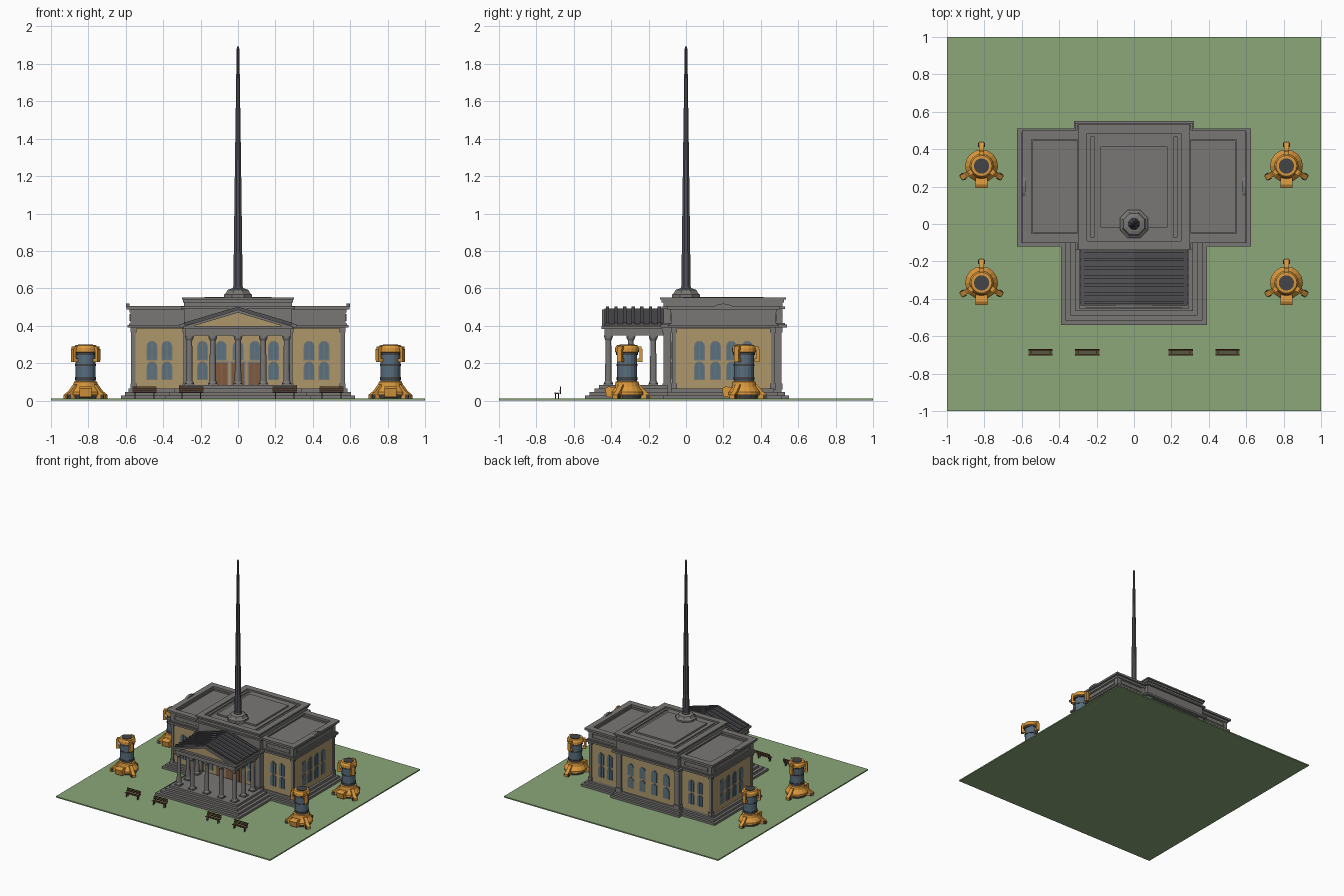
import bpy, bmesh, math
from mathutils import Matrix, Vector

def material(name, rgb):
    m = bpy.data.materials.new(name)
    m.diffuse_color = (*rgb, 1)
    return m

GRASS = material("grass green", (0.26, 0.39, 0.19))
STONE = material("grey stone", (0.19, 0.185, 0.18))
SLATE = material("dark slate", (0.085, 0.085, 0.092))
TAN = material("tan wall", (0.42, 0.31, 0.15))
GLASS = material("window glass", (0.10, 0.17, 0.22))
DOOR = material("door wood", (0.22, 0.10, 0.045))
BENCH = material("bench wood", (0.13, 0.05, 0.025))
ORANGE = material("orange paint", (0.72, 0.32, 0.045))
BLUE = material("tank blue", (0.10, 0.155, 0.21))
IRON = material("dark iron", (0.06, 0.06, 0.065))

class Part:
    """Collects simple solids into one object."""
    def __init__(self, name, mat):
        self.name, self.mat, self.bm = name, mat, bmesh.new()

    def box(self, x0, x1, y0, y1, z0, z1, rot=None):
        m = Matrix.Translation(((x0+x1)/2, (y0+y1)/2, (z0+z1)/2)) @ Matrix.Diagonal((x1-x0, y1-y0, z1-z0, 1))
        bmesh.ops.create_cube(self.bm, size=1, matrix=(rot @ m) if rot else m)
        return self

    def frame(self, x0, x1, y0, y1, w, z0, z1):
        self.box(x0, x1, y0, y0+w, z0, z1).box(x0, x1, y1-w, y1, z0, z1)
        self.box(x0, x0+w, y0+w, y1-w, z0, z1).box(x1-w, x1, y0+w, y1-w, z0, z1)
        return self

    def lathe(self, profile, n, x=0, y=0, turn=0):
        rings = []
        for r, z in profile:
            rings.append([self.bm.verts.new((x + r*math.cos(turn + i*math.tau/n), y + r*math.sin(turn + i*math.tau/n), z)) for i in range(n)])
        for a, b in zip(rings, rings[1:]):
            for i in range(n):
                self.bm.faces.new((a[i], a[(i+1) % n], b[(i+1) % n], b[i]))
        self.bm.faces.new(rings[0][::-1])
        self.bm.faces.new(rings[-1])
        return self

    def plate(self, pts, d0, d1, mat=Matrix()):
        """Extrude an outline (u, z) along -y from d0 to d1, then place it."""
        a = [self.bm.verts.new(mat @ Vector((u, -d0, z))) for u, z in pts]
        b = [self.bm.verts.new(mat @ Vector((u, -d1, z))) for u, z in pts]
        self.bm.faces.new(a[::-1])
        self.bm.faces.new(b)
        for i in range(len(pts)):
            j = (i+1) % len(pts)
            self.bm.faces.new((a[i], a[j], b[j], b[i]))
        return self

    def done(self):
        bmesh.ops.recalc_face_normals(self.bm, faces=self.bm.faces)
        me = bpy.data.meshes.new(self.name)
        self.bm.to_mesh(me)
        self.bm.free()
        me.materials.append(self.mat)
        ob = bpy.data.objects.new(self.name, me)
        bpy.context.collection.objects.link(ob)
        return ob

Part("lawn", GRASS).box(-1, 1, -1, 1, 0, 0.01).done()

# stepped base of wings, central block and porch
base = Part("stepped_base", STONE)
for i, z in enumerate((0.028, 0.045, 0.065)):
    e = 0.02*i
    base.box(-0.625+e, 0.625-e, -0.12+e, 0.51-e, 0.005, z)
    base.box(-0.32+e/2, 0.32-e/2, -0.13, 0.55-e, 0.005, z)
for w, y, z in ((0.39, -0.54, 0.028), (0.365, -0.515, 0.046), (0.34, -0.49, 0.064), (0.315, -0.465, 0.082)):
    base.box(-w, w, y, -0.1, 0.005, z)
base.done()

# walls
Part("wing_walls", TAN).box(-0.565, 0.565, -0.07, 0.47, 0.06, 0.39).done()
Part("central_walls", TAN).box(-0.28, 0.28, -0.105, 0.50, 0.06, 0.39).done()

# corner pilasters with base and capital
pil = Part("corner_pilasters", STONE)
def pilaster(x, y, s):
    for h, a, b in ((s, 0.06, 0.39), (s+0.005, 0.06, 0.09), (s+0.005, 0.365, 0.39)):
        pil.box(x-h, x+h, y-h, y+h, a, b)
for sx in (-1, 1):
    for y in (-0.1, 0.49):
        pilaster(sx*0.27, y, 0.021)
    for y in (-0.065, 0.465):
        pilaster(sx*0.56, y, 0.011)
pil.done()

# entablature, cornices and parapet of the wings
top = Part("wing_parapet", STONE)
top.box(-0.575, 0.575, -0.08, 0.48, 0.385, 0.475)
top.box(-0.592, 0.592, -0.097, 0.497, 0.39, 0.405)
top.box(-0.583, 0.583, -0.088, 0.488, 0.405, 0.412)
top.frame(-0.58, 0.58, -0.085, 0.485, 0.04, 0.47, 0.488)
top.frame(-0.597, 0.597, -0.102, 0.502, 0.05, 0.488, 0.505)
for sx in (-1, 1):
    x0, x1 = sorted((sx*0.32, sx*0.54))
    for y0, y1 in ((-0.084, -0.078), (0.478, 0.484)):
        for z in (0.425, 0.458):
            top.box(x0, x1, y0, y1, z, z+0.006)
        for x in (x0, x1-0.006):
            top.box(x, x+0.006, y0, y1, 0.425, 0.464)
    xs = sorted((sx*0.574, sx*0.58))
    for z in (0.425, 0.458):
        top.box(*xs, -0.04, 0.44, z, z+0.006)
    for y in (-0.04, 0.434):
        top.box(*xs, y, y+0.006, 0.425, 0.464)
    # crest in the middle of each side
    crest = [(-0.06, 0.5), (0.06, 0.5), (0.035, 0.512), (0, 0.519), (-0.035, 0.512)]
    top.plate(crest, 0, 0.02, Matrix.Translation((sx*0.58, 0.2, 0)) @ Matrix.Rotation(sx*math.pi/2, 4, 'Z'))
top.done()

# entablature, parapet and raised roof panel of the central block
c = Part("central_parapet", STONE)
c.box(-0.288, 0.288, -0.12, 0.515, 0.385, 0.53)
c.box(-0.315, 0.315, -0.135, 0.54, 0.39, 0.406)
c.box(-0.298, 0.298, -0.127, 0.528, 0.406, 0.414)
c.box(-0.305, 0.305, -0.132, 0.53, 0.49, 0.503)
c.frame(-0.293, 0.293, -0.13, 0.525, 0.06, 0.525, 0.54)
c.frame(-0.3, 0.3, -0.14, 0.535, 0.05, 0.54, 0.552)
c.box(-0.21, 0.21, -0.09, 0.47, 0.52, 0.54)
c.box(-0.18, 0.18, -0.02, 0.415, 0.52, 0.553)
c.done()

# spire on its octagonal pedestal
t8 = math.pi/8
Part("spire_pedestal", STONE).lathe([(0.082, 0.535), (0.082, 0.566), (0.07, 0.574), (0.06, 0.592), (0.04, 0.598)], 8, turn=t8).done()
Part("spire", SLATE).lathe([(0.036, 0.59), (0.027, 0.61), (0.018, 1.25), (0.008, 1.88), (0.004, 1.893)], 8, turn=t8).done()

# portico columns, front row and both sides
cols = Part("portico_columns", STONE)
shaft = [(0.024, 0.08), (0.024, 0.095), (0.018, 0.105), (0.015, 0.32), (0.022, 0.333), (0.022, 0.35)]
spots = [(x, -0.415) for x in (-0.26, -0.135, 0, 0.135, 0.26)]
spots += [(sx*0.26, y) for sx in (-1, 1) for y in (-0.295, -0.175)]
for x, y in spots:
    cols.lathe(shaft, 12, x, y)
    cols.box(x-0.025, x+0.025, y-0.025, y+0.025, 0.075, 0.09)
    cols.box(x-0.024, x+0.024, y-0.024, y+0.024, 0.34, 0.35)
cols.done()

# portico entablature and pediment
ent = Part("portico_entablature", STONE)
ent.box(-0.28, 0.28, -0.437, -0.1, 0.348, 0.385)
ent.box(-0.295, 0.295, -0.452, -0.1, 0.383, 0.398)
for s in (-1, 1):
    ent.plate([(s*0.295, 0.395), (s*0.25, 0.395), (0, 0.47), (0, 0.486)], 0.41, 0.45)
ent.done()
Part("pediment_panel", TAN).plate([(-0.26, 0.395), (0.26, 0.395), (0, 0.473)], 0.12, 0.432).done()
roof = Part("portico_roof", SLATE)
for s in (-1, 1):
    roof.plate([(s*0.285, 0.4), (s*0.285, 0.41), (0, 0.492), (0, 0.48)], 0.12, 0.435)
    for i in range(7):
        y = 0.135 + i*0.046
        roof.plate([(s*0.288, 0.405), (s*0.288, 0.417), (0, 0.502), (0, 0.485)], y, y+0.018)
roof.done()

# arched windows: stone surround, glass and glazing bar
surround, glass = Part("window_surrounds", STONE), Part("window_panes", GLASS)
def arch(w, z0, z1):
    return [(-w, z0), (w, z0)] + [(w*math.cos(a*math.pi/6), z1-w+w*math.sin(a*math.pi/6)) for a in range(7)]
def window(place, u, lower=True):
    m = place @ Matrix.Translation((u, 0, 0))
    for z0, z1 in ((0.115, 0.205), (0.22, 0.315)) if lower else ((0.22, 0.315),):
        surround.plate(arch(0.029, z0-0.005, z1+0.005), -0.002, 0.002, m)
        glass.plate(arch(0.024, z0, z1), 0, 0.005, m)
        surround.plate([(-0.002, z0), (0.002, z0), (0.002, z1), (-0.002, z1)], 0, 0.007, m)
def wall(x, y, deg):
    return Matrix.Translation((x, y, 0)) @ Matrix.Rotation(math.radians(deg), 4, 'Z')
for s in (-1, 1):
    for x in (0.38, 0.46):
        window(wall(0, -0.07, 0), s*x)
        window(wall(0, 0.47, 180), s*x)
    for u in (-0.128, -0.043, 0.043, 0.128):
        window(wall(s*0.565, 0.2, s*90), u)
    for x in (0.055, 0.165):
        window(wall(0, 0.50, 180), s*x)
    window(wall(0, -0.105, 0), s*0.19)

# three entrance doors with windows above
doors = Part("doors", DOOR)
front = wall(0, -0.105, 0)
for x in (-0.09, 0, 0.09):
    window(front, x, False)
    surround.plate([(x-0.039, 0.08), (x+0.039, 0.08), (x+0.039, 0.208), (x-0.039, 0.208)], -0.002, 0.003, front)
    for d in (-0.0165, 0.0165):
        doors.plate([(x+d-0.015, 0.082), (x+d+0.015, 0.082), (x+d+0.015, 0.2), (x+d-0.015, 0.2)], 0, 0.007, front)
surround.done(); glass.done(); doors.done()

# park benches, backs towards the building
for x in (-0.5, -0.25, 0.25, 0.5):
    wood, legs = Part("bench_slats", BENCH), Part("bench_legs", IRON)
    for y in (-0.703, -0.693, -0.683):
        wood.box(x-0.065, x+0.065, y, y+0.007, 0.04, 0.044)
    for i in range(3):
        wood.box(x-0.065, x+0.065, -0.677+i*0.002, -0.673+i*0.002, 0.049+i*0.01, 0.056+i*0.01)
    for s in (-0.05, 0.05):
        legs.box(x+s-0.003, x+s+0.003, -0.703, -0.676, 0.036, 0.04)
        for y in (-0.698, -0.682):
            legs.box(x+s-0.003, x+s+0.003, y-0.002, y+0.002, 0.005, 0.038)
        legs.box(x+s-0.003, x+s+0.003, -0.673, -0.669, 0.036, 0.074)
    wood.done(); legs.done()

# machine tanks: orange shell, blue core, iron fittings
def tank(x, y):
    shell, fit = Part("tank_shell", ORANGE), Part("tank_fittings", IRON)
    core = Part("tank_core", BLUE).lathe([(0.053, 0.05), (0.053, 0.275)], 16)
    shell.lathe([(0.088, 0.03), (0.088, 0.045), (0.066, 0.075), (0.062, 0.1), (0.05, 0.105)], 16)
    shell.lathe([(0.056, 0.255), (0.065, 0.26), (0.065, 0.28), (0.056, 0.295), (0.05, 0.297)], 16)
    fit.lathe([(0.075, 0.01), (0.08, 0.032)], 16)
    for r, a, b in ((0.057, 0.11, 0.125), (0.056, 0.185, 0.195), (0.041, 0.28, 0.301), (0.058, 0.243, 0.257)):
        fit.lathe([(r, a), (r, b)], 16)
    for deg in (90, 210, 330):
        rot = Matrix.Rotation(math.radians(deg), 4, 'Z')
        shell.box(0.055, 0.082, -0.014, 0.014, 0.205, 0.225, rot).box(0.066, 0.083, -0.014, 0.014, 0.215, 0.275, rot)
        shell.box(0.05, 0.078, -0.014, 0.014, 0.27, 0.289, rot)
        leg = Matrix.Translation((0, 0, 0)) @ rot @ Matrix.Rotation(-math.pi/2, 4, 'Z')
        shell.plate([(0.128, 0.01), (0.128, 0.03), (0.1, 0.05), (0.07, 0.085), (0.05, 0.085), (0.05, 0.01)],
                    -0.014, 0.014, rot)
        fit.box(0.102, 0.122, -0.019, 0.019, 0.01, 0.033, rot)
    # sloped control console at the front
    shell.plate([(0.05, 0.015), (0.11, 0.02), (0.118, 0.065), (0.1, 0.075), (0.05, 0.07)], -0.032, 0.032,
                Matrix.Rotation(-math.pi/2, 4, 'Z'))
    for p in (shell, core, fit):
        p.done().location = (x, y, 0)
for x in (-0.815, 0.815):
    for y in (-0.315, 0.31):
        tank(x, y)
